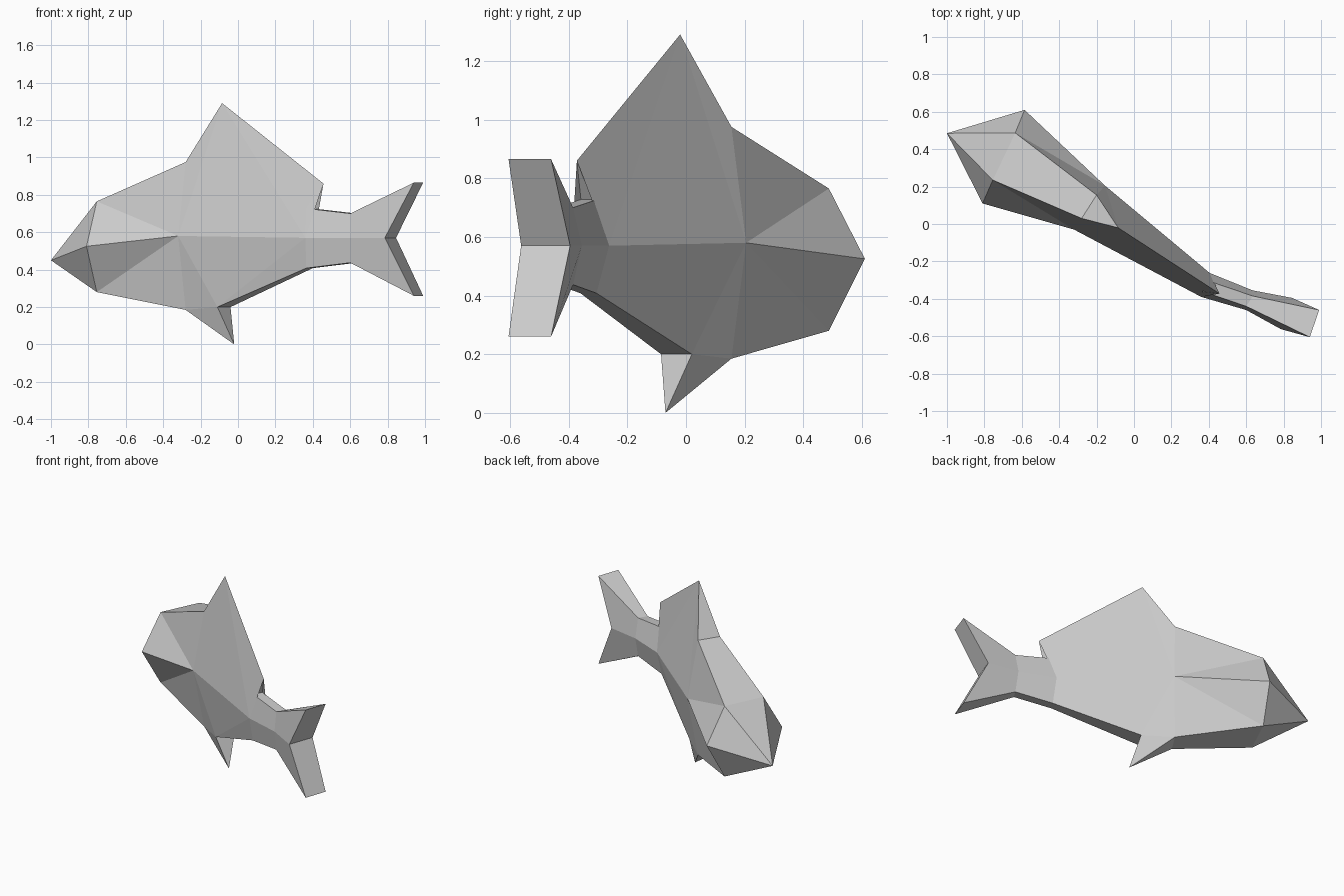
import bpy
import bmesh
from mathutils import Vector

cube = bpy.data.objects.get("Cube")
if cube:
    bpy.data.objects.remove(cube, do_unlink=True)

grey = bpy.data.materials.new("pale_grey")
grey.use_nodes = True
grey.diffuse_color = (0.6, 0.6, 0.6, 1)
grey.node_tree.nodes["Principled BSDF"].inputs["Base Color"].default_value = (0.6, 0.6, 0.6, 1)

bm = bmesh.new()


def point(x, y, z):
    return bm.verts.new((x, y, z))


def pair(near, far, z):
    """One vertex on each flank at the same height."""
    return [point(*near, z), point(*far, z)]


def station(edge_near, edge_far, ridge_near, ridge_far, top, mid, bottom):
    """Cross-section: back edge, side ridge and belly edge, each a flank pair."""
    return (pair(edge_near, edge_far, top),
            pair(ridge_near, ridge_far, mid),
            pair(edge_near, edge_far, bottom))


# Cross-sections from the head to the tail, following the bent spine
head = station((-.755, .235), (-.635, .487), (-.81, .11), (-.585, .61), .765, .525, .28)
chest = station((-.28, .03), (-.2, .155), (-.32, -.03), (-.155, .205), .975, .58, .185)
rear = station((.365, -.36), (.4, -.305), (.36, -.39), (.405, -.262), .727, .57, .408)
stem = station((.6, -.44), (.635, -.385), (.6, -.46), (.635, -.355), .7, .57, .437)
tail = station((.94, -.605), (.99, -.46), (.785, -.562), (.845, -.395), .865, .57, .26)

# Single points and the belly fin root
nose = point(-1, .485, .45)
dorsal_peak = point(-.085, -.02, 1.29)
dorsal_end = point(.457, -.372, .86)
fin_tip = point(-.02, -.07, 0)
fin_root = pair((-.11, -.085), (-.04, .02), .2)


def face(*verts):
    bm.faces.new(verts)


def bridge(a, b):
    """Face joining two flank pairs."""
    face(a[0], a[1], b[1], b[0])


TOP, MID, LOW = range(3)
for s in (0, 1):
    h, c, r, t, f = ([p[s] for p in sec] for sec in (head, chest, rear, stem, tail))
    root = fin_root[s]
    # Snout
    face(nose, h[TOP], h[MID])
    face(nose, h[MID], h[LOW])
    # Front flank
    face(h[TOP], c[MID], h[MID])
    face(h[TOP], c[TOP], c[MID])
    face(h[MID], c[MID], h[LOW])
    face(h[LOW], c[MID], c[LOW])
    # Upper flank and dorsal fin
    face(c[TOP], dorsal_peak, c[MID])
    face(c[MID], dorsal_peak, r[MID])
    face(dorsal_peak, dorsal_end, r[MID])
    face(dorsal_end, r[TOP], r[MID])
    # Lower flank and belly fin
    face(c[MID], root, c[LOW])
    face(c[LOW], root, fin_tip)
    face(c[MID], r[MID], root)
    face(root, r[MID], r[LOW])
    # Tail stem and tail lobes
    for a, b in ((r, t), (t, f)):
        face(a[TOP], b[TOP], b[MID], a[MID])
        face(a[MID], b[MID], b[LOW], a[LOW])

# Faces spanning the back and belly
for level in (TOP, LOW):
    face(nose, *head[level])
    bridge(head[level], chest[level])
    bridge(rear[level], stem[level])
    bridge(stem[level], tail[level])
    bridge(tail[MID], tail[level])
face(*chest[TOP], dorsal_peak)
face(*rear[TOP], dorsal_end)
face(*chest[LOW], fin_tip)
face(*fin_root, fin_tip)
bridge(fin_root, rear[LOW])

bmesh.ops.recalc_face_normals(bm, faces=bm.faces[:])
mesh = bpy.data.meshes.new("fish_body")
bm.to_mesh(mesh)
bm.free()
mesh.materials.append(grey)
fish = bpy.data.objects.new("fish_body", mesh)
bpy.context.collection.objects.link(fish)
